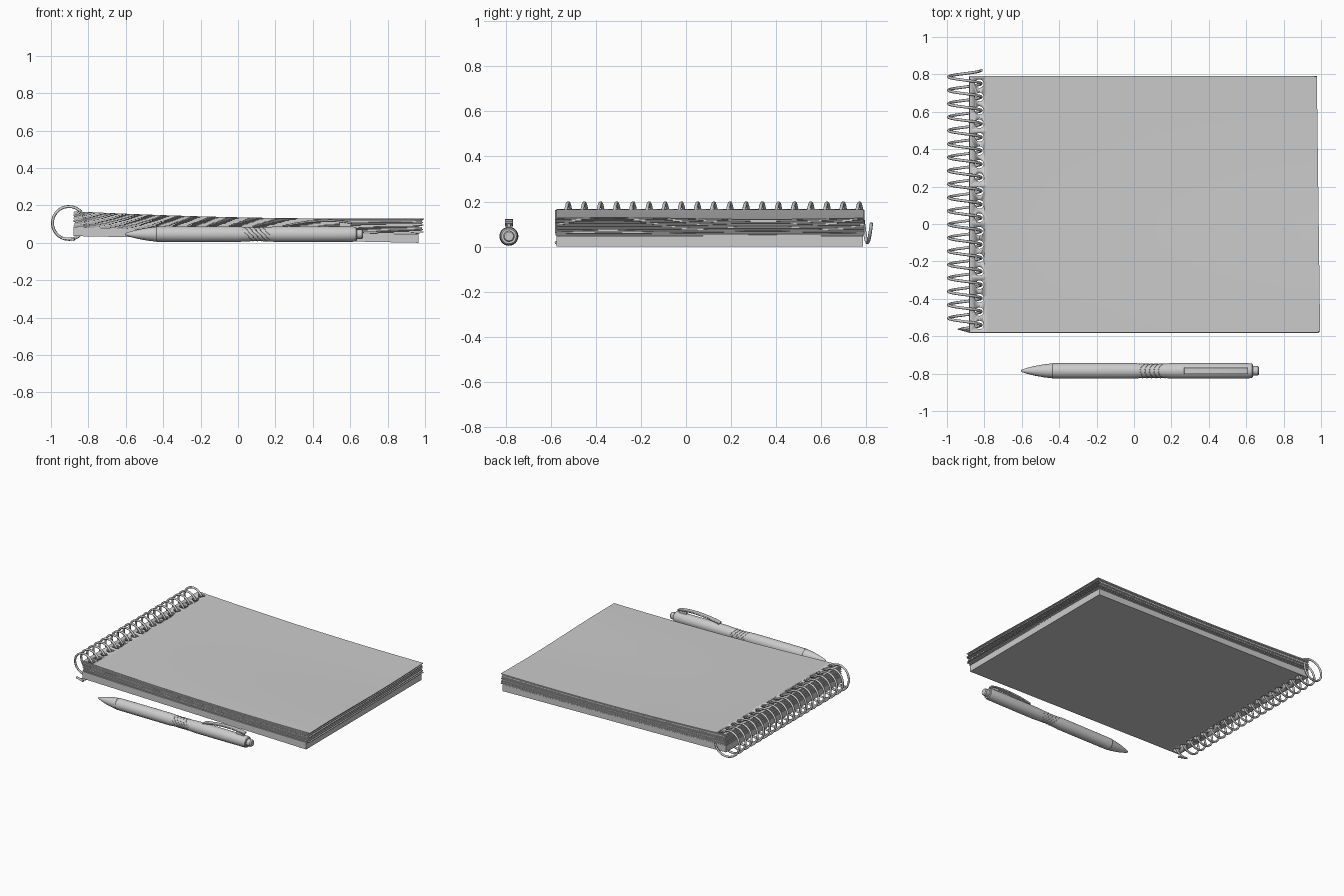
import bpy, bmesh, math, random
from mathutils import Vector, Matrix

if "Cube" in bpy.data.objects:
    bpy.data.objects.remove(bpy.data.objects["Cube"])

random.seed(4)
PITCH, HOLES, Y0 = 0.0717, 19, -0.54
PEN_Y, PEN_Z = -0.785, 0.046


def add_mesh(name, bm, angle=35):
    bmesh.ops.recalc_face_normals(bm, faces=bm.faces)
    me = bpy.data.meshes.new(name)
    bm.to_mesh(me)
    bm.free()
    ob = bpy.data.objects.new(name, me)
    bpy.context.collection.objects.link(ob)
    activate(ob)
    bpy.ops.object.shade_smooth_by_angle(angle=math.radians(angle))
    return ob


def activate(ob):
    bpy.ops.object.select_all(action='DESELECT')
    ob.select_set(True)
    bpy.context.view_layer.objects.active = ob


def wire(name, pts, radius, cyclic=False):
    cu = bpy.data.curves.new(name, 'CURVE')
    cu.dimensions = '3D'
    cu.bevel_depth, cu.bevel_resolution, cu.use_fill_caps = radius, 2, True
    sp = cu.splines.new('POLY')
    sp.points.add(len(pts) - 1)
    for p, co in zip(sp.points, pts):
        p.co = (*co, 1)
    sp.use_cyclic_u = cyclic
    ob = bpy.data.objects.new(name, cu)
    bpy.context.collection.objects.link(ob)
    activate(ob)
    bpy.ops.object.convert(target='MESH')
    bpy.ops.object.shade_smooth_by_angle(angle=math.radians(50))


# Cutter for the row of binding holes
bm = bmesh.new()
for i in range(HOLES):
    bmesh.ops.create_cone(bm, cap_ends=True, segments=20, radius1=0.023, radius2=0.023,
                          depth=0.6, matrix=Matrix.Translation((-0.827, Y0 + i * PITCH, 0.1)))
cutter = add_mesh("hole_cutter", bm)
cutter.hide_render = True


# One layer of the pad, between height fractions t0 and t1, with punched holes
def layer(name, t0, t1, x0, x1, y0, y1, skew=0.0, wave=0.0):
    bm = bmesh.new()
    bmesh.ops.create_grid(bm, x_segments=20, y_segments=14, size=1)
    ext = bmesh.ops.extrude_face_region(bm, geom=bm.faces[:])["geom"]
    top = {v for v in ext if isinstance(v, bmesh.types.BMVert)}
    for v in bm.verts:
        u, w = (v.co.x + 1) / 2, (v.co.y + 1) / 2
        t = t1 if v in top else t0
        zb = 0.036 * (1 - u)
        zt = 0.127 + 0.041 * (1 - u) ** 2 - 0.004 * math.sin(math.pi * u)
        z = zb + (zt - zb) * t
        z += wave * u * math.sin(2 * math.pi * w + 0.5)
        v.co = Vector((x0 + (x1 - x0) * u - skew * w * u, y0 + (y1 - y0) * w, z))
    ob = add_mesh(name, bm)
    mod = ob.modifiers.new("holes", 'BOOLEAN')
    mod.operation, mod.solver, mod.object = 'DIFFERENCE', 'EXACT', cutter
    activate(ob)
    bpy.ops.object.modifier_apply(modifier=mod.name)
    return ob


# Solid lower block, then loose sheets and the top sheet
layer("back_block", 0, 0.37, -0.88, 0.965, -0.575, 0.785)
SHEETS = 13
step = 0.63 / SHEETS
for i in range(SHEETS):
    t = 0.37 + i * step
    r = lambda a: random.uniform(-a, a)
    last = i == SHEETS - 1
    layer("top_sheet" if last else f"sheet_{i + 1}", t + 0.25 * step, t + step,
          -0.876 + r(0.006), 0.995 if last else 0.982 + r(0.012),
          -0.577 + r(0.005), 0.789 + r(0.004), 0.017 + r(0.004), 0.004 * (i + 1) / SHEETS)
bpy.data.objects.remove(cutter)

# Spiral binding wire running through every hole
pts = []
a, end = -0.62 * math.pi, 2 * math.pi * HOLES
n = 24 * HOLES + 8
for i in range(n + 1):
    th = a + (end - a) * i / n
    pts.append((-0.904 + 0.088 * math.cos(th), Y0 + PITCH * th / (2 * math.pi),
                0.106 + 0.088 * math.sin(th)))
pts.insert(0, (-0.875, -0.575, 0.018))
wire("spiral_binding", pts, 0.0075)


# Lathe a profile of (x, radius) along the pen axis
def lathe(name, profile, seg=32):
    bm = bmesh.new()
    rings = []
    for x, r in profile:
        rings.append([bm.verts.new((x, PEN_Y + r * math.cos(k * math.tau / seg),
                                    PEN_Z + r * math.sin(k * math.tau / seg))) for k in range(seg)])
    for p, q in zip(rings, rings[1:]):
        for k in range(seg):
            bm.faces.new((p[k], p[(k + 1) % seg], q[(k + 1) % seg], q[k]))
    bm.faces.new(rings[0])
    bm.faces.new(rings[-1])
    return add_mesh(name, bm, 30)


lathe("pen_tip", [(-0.605, 0.003), (-0.598, 0.007), (-0.57, 0.016), (-0.53, 0.026),
                  (-0.48, 0.035), (-0.44, 0.0395)])
lathe("pen_barrel", [(-0.44, 0.038), (-0.436, 0.041), (-0.2, 0.042), (0.0, 0.042), (0.03, 0.039),
                     (0.1, 0.0365), (0.17, 0.039), (0.21, 0.042), (0.4, 0.042), (0.61, 0.041),
                     (0.63, 0.038), (0.635, 0.033), (0.635, 0.02)])
lathe("pen_button", [(0.625, 0.025), (0.662, 0.025), (0.669, 0.02)])

# Slanted grip ridges
for i in range(6):
    xc = 0.045 + i * 0.024
    ring = []
    for k in range(32):
        c, s = math.cos(k * math.tau / 32), math.sin(k * math.tau / 32)
        ring.append((xc - 0.035 * s, PEN_Y + 0.038 * c, PEN_Z + 0.038 * s))
    wire(f"grip_ridge_{i + 1}", ring, 0.002, True)


# Pen clip: an arched strip and the narrow post that holds it
def strip(name, path, width, thick):
    bm = bmesh.new()
    rows = [[bm.verts.new((x, PEN_Y + sy * width / 2, z + sz * thick / 2))
             for sy, sz in ((-1, -1), (1, -1), (1, 1), (-1, 1))] for x, z in path]
    for p, q in zip(rows, rows[1:]):
        for k in range(4):
            bm.faces.new((p[k], p[(k + 1) % 4], q[(k + 1) % 4], q[k]))
    bm.faces.new(rows[0])
    bm.faces.new(rows[-1])
    ob = add_mesh(name, bm)
    mod = ob.modifiers.new("bevel", 'BEVEL')
    mod.width, mod.segments = 0.003, 2


strip("pen_clip", [(0.268, 0.094), (0.3, 0.102), (0.36, 0.111), (0.43, 0.117),
                   (0.5, 0.118), (0.56, 0.114), (0.61, 0.106)], 0.036, 0.011)
strip("clip_post", [(0.54, 0.098), (0.605, 0.096)], 0.016, 0.03)
